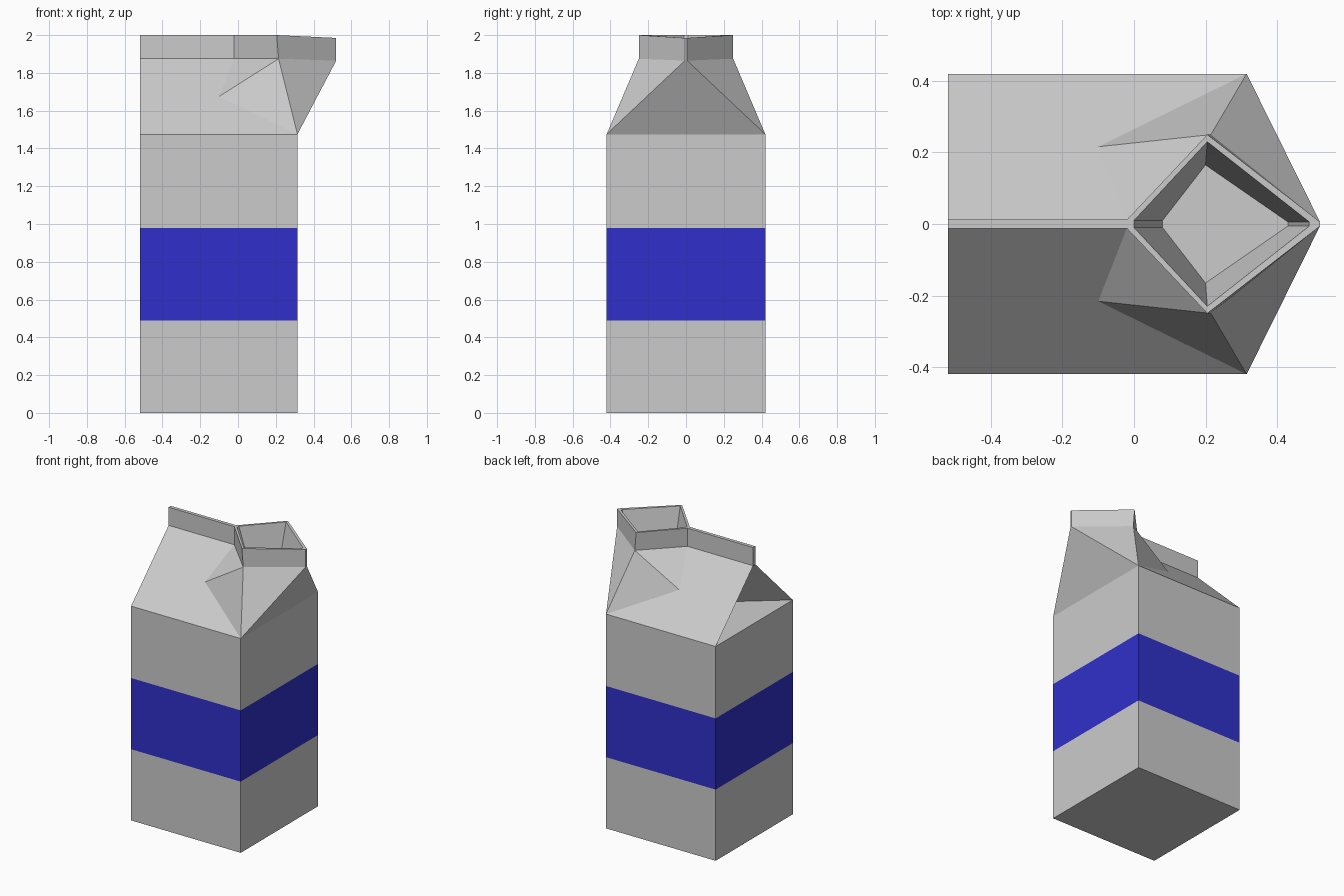
import bpy, bmesh
from mathutils import Vector

if "Cube" in bpy.data.objects:
    bpy.data.objects.remove(bpy.data.objects["Cube"])

X0, X1, Y = -0.52, 0.315, 0.42


def finish(name, bm, color=None):
    bmesh.ops.recalc_face_normals(bm, faces=bm.faces)
    me = bpy.data.meshes.new(name)
    bm.to_mesh(me)
    bm.free()
    ob = bpy.data.objects.new(name, me)
    bpy.context.collection.objects.link(ob)
    if color:
        mat = bpy.data.materials.new(name + "_color")
        mat.diffuse_color = color
        mat.use_nodes = True
        mat.node_tree.nodes["Principled BSDF"].inputs["Base Color"].default_value = mat.diffuse_color
        me.materials.append(mat)
    return ob


def walls(name, z0, z1, color=None, bottom=False):
    """Square tube section of the carton body."""
    bm = bmesh.new()
    corners = [(X0, -Y), (X1, -Y), (X1, Y), (X0, Y)]
    lo = [bm.verts.new((x, y, z0)) for x, y in corners]
    hi = [bm.verts.new((x, y, z1)) for x, y in corners]
    for i in range(4):
        j = (i + 1) % 4
        bm.faces.new((lo[i], lo[j], hi[j], hi[i]))
    if bottom:
        bm.faces.new(lo[::-1])
    return finish(name, bm, color)


# Body: plain lower part, blue band, plain upper part
walls("lower_body", 0, 0.49, bottom=True)
walls("colour_band", 0.49, 0.98, (0.03, 0.03, 0.6, 1))
walls("upper_body", 0.98, 1.475)

# Folded top: named points of the front half, mirrored in y
P = {
    "L": (X0, -Y, 1.475), "A": (X1, -Y, 1.475),             # eaves
    "D": (-0.10, -0.216, 1.675),                            # spout crease
    "R": (X0, -0.012, 1.875), "Rt": (X0, -0.012, 2.0),      # fin end
    "B": (-0.02, -0.012, 1.875), "Bt": (-0.02, -0.012, 2.0),
    "S": (0.215, -0.25, 1.875), "St": (0.205, -0.25, 2.0),  # spout side
    "T": (0.52, -0.006, 1.865), "Tt": (0.52, -0.006, 1.985),  # spout tip
    "Bi": (0.0, -0.01, 2.0), "Si": (0.205, -0.23, 2.0), "Ti": (0.49, -0.006, 1.985),
    "Bf": (0.08, -0.01, 1.75), "Sf": (0.20, -0.165, 1.75), "Tf": (0.43, -0.006, 1.75),
    "G": (-0.22, 0, 1.54),                                  # gusset apex
}
bm = bmesh.new()
V = {}
for k, co in P.items():
    v = Vector(co)
    V[k, 0] = bm.verts.new(v)
    V[k, 1] = V[k, 0] if k == "G" else bm.verts.new((v.x, -v.y, v.z))

# Faces repeated on both sides
for names in ("L A D B R", "A S D", "D S B", "A T S",       # roof and spout folds
              "R B Bt Rt", "B S St Bt", "S T Tt St",        # fin and collar
              "Bt St Si Bi", "St Tt Ti Si",                 # rim
              "Bi Si Sf Bf", "Si Ti Tf Sf",                 # inside of spout
              "L R G"):                                     # folded-in gable sides
    keys = names.split()
    bm.faces.new([V[k, 0] for k in keys])
    bm.faces.new([V[k, 1] for k in reversed(keys)])

# Faces bridging the two sides: end panel, tip, spout floor, fin, gusset
for pair in ("A T", "T Tt", "Tt Ti", "Ti Tf", "Tf Sf", "Sf Bf", "Bf Bi",
             "Bi Bt", "Bt Rt", "Rt R", "R G", "G L"):
    a, b = pair.split()
    loop = [V[a, 0], V[b, 0], V[b, 1], V[a, 1]]
    bm.faces.new(list(dict.fromkeys(loop)))
finish("folded_top_with_spout", bm)
